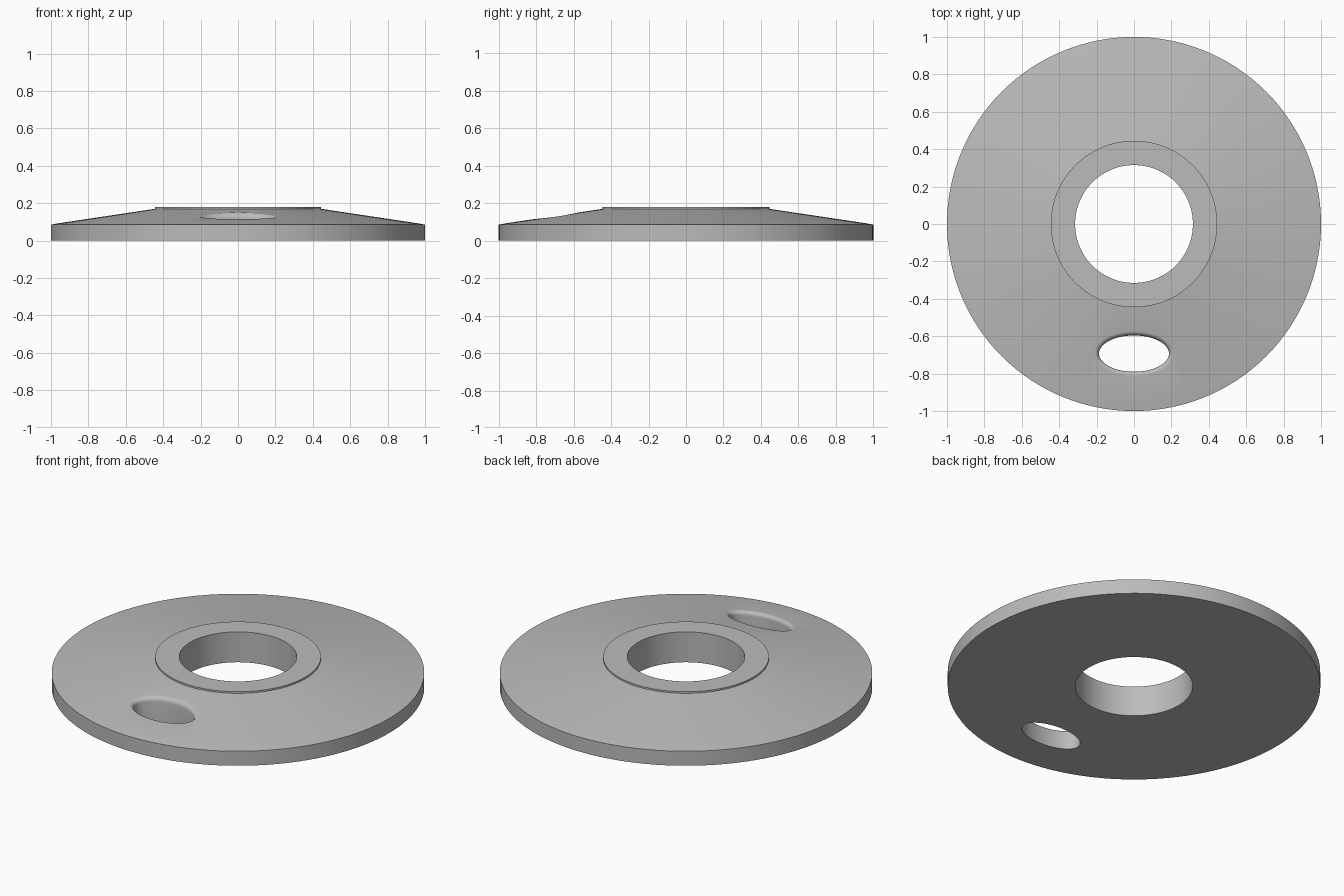
import bpy, bmesh, math

cube = bpy.data.objects.get("Cube")
if cube:
    bpy.data.objects.remove(cube, do_unlink=True)

SIDES = 128
RIM_R, STEP_R, BORE_R = 1.0, 0.445, 0.315
SLOPE_LOW, SLOPE_HIGH, TOP = 0.093, 0.17, 0.18

grey = bpy.data.materials.new("plain grey")
grey.use_nodes = True
colour = (0.5, 0.5, 0.5, 1)
grey.diffuse_color = colour
grey.node_tree.nodes["Principled BSDF"].inputs["Base Color"].default_value = colour


def slope_z(r):
    """Height of the conical upper face at radius r."""
    t = (0.96 - r) / (0.96 - STEP_R)
    return SLOPE_LOW + t * (SLOPE_HIGH - SLOPE_LOW)


def loft(name, rings, closed):
    """Skin a list of point rings, closed into a loop or capped at the ends."""
    bm = bmesh.new()
    loops = [[bm.verts.new(p) for p in ring] for ring in rings]
    pairs = list(zip(loops, loops[1:]))
    if closed:
        pairs.append((loops[-1], loops[0]))
    else:
        bm.faces.new(loops[0])
        bm.faces.new(loops[-1])
    for a, b in pairs:
        for i in range(len(a)):
            j = (i + 1) % len(a)
            bm.faces.new((a[i], a[j], b[j], b[i]))
    bmesh.ops.recalc_face_normals(bm, faces=bm.faces)
    mesh = bpy.data.meshes.new(name)
    bm.to_mesh(mesh)
    bm.free()
    obj = bpy.data.objects.new(name, mesh)
    bpy.context.collection.objects.link(obj)
    mesh.materials.append(grey)
    return obj


angles = [2 * math.pi * i / SIDES for i in range(SIDES)]

# Disc with raised hub ring, sloped face and central bore
profile = [(BORE_R, 0), (RIM_R, 0), (RIM_R, 0.086), (0.985, 0.0885),
           (0.96, SLOPE_LOW), (STEP_R, SLOPE_HIGH), (STEP_R, TOP), (BORE_R, TOP)]
disc = loft("slotted_disc",
            [[(r * math.cos(a), r * math.sin(a), z) for a in angles] for r, z in profile],
            closed=True)

# Oval hole cutter whose mouth flares into the sloped face
HOLE_Y, HALF_X, HALF_Y, FILLET = -0.693, 0.187, 0.097, 0.025


def oval(offset, height):
    ring = []
    for a in angles:
        x = (HALF_X + offset) * math.cos(a)
        y = HOLE_Y + (HALF_Y + offset) * math.sin(a)
        ring.append((x, y, height(math.hypot(x, y))))
    return ring


rings = [oval(0, lambda r: -0.1)]
for k in range(7):
    t = math.radians(15 * k)
    drop = FILLET * (1 - math.sin(t)) - 0.0005
    rings.append(oval(FILLET * (1 - math.cos(t)), lambda r, d=drop: slope_z(r) - d))
rings.append(oval(FILLET, lambda r: 0.3))
cutter = loft("oval_hole_cutter", rings, closed=False)

cut = disc.modifiers.new("oval hole", "BOOLEAN")
cut.operation = "DIFFERENCE"
cut.solver = "EXACT"
cut.object = cutter

# Apply the cut, then smooth while keeping the machined edges crisp
bpy.ops.object.select_all(action="DESELECT")
disc.select_set(True)
bpy.context.view_layer.objects.active = disc
bpy.ops.object.modifier_apply(modifier=cut.name)
bpy.data.objects.remove(cutter, do_unlink=True)
bpy.ops.object.shade_smooth_by_angle(angle=math.radians(30))
